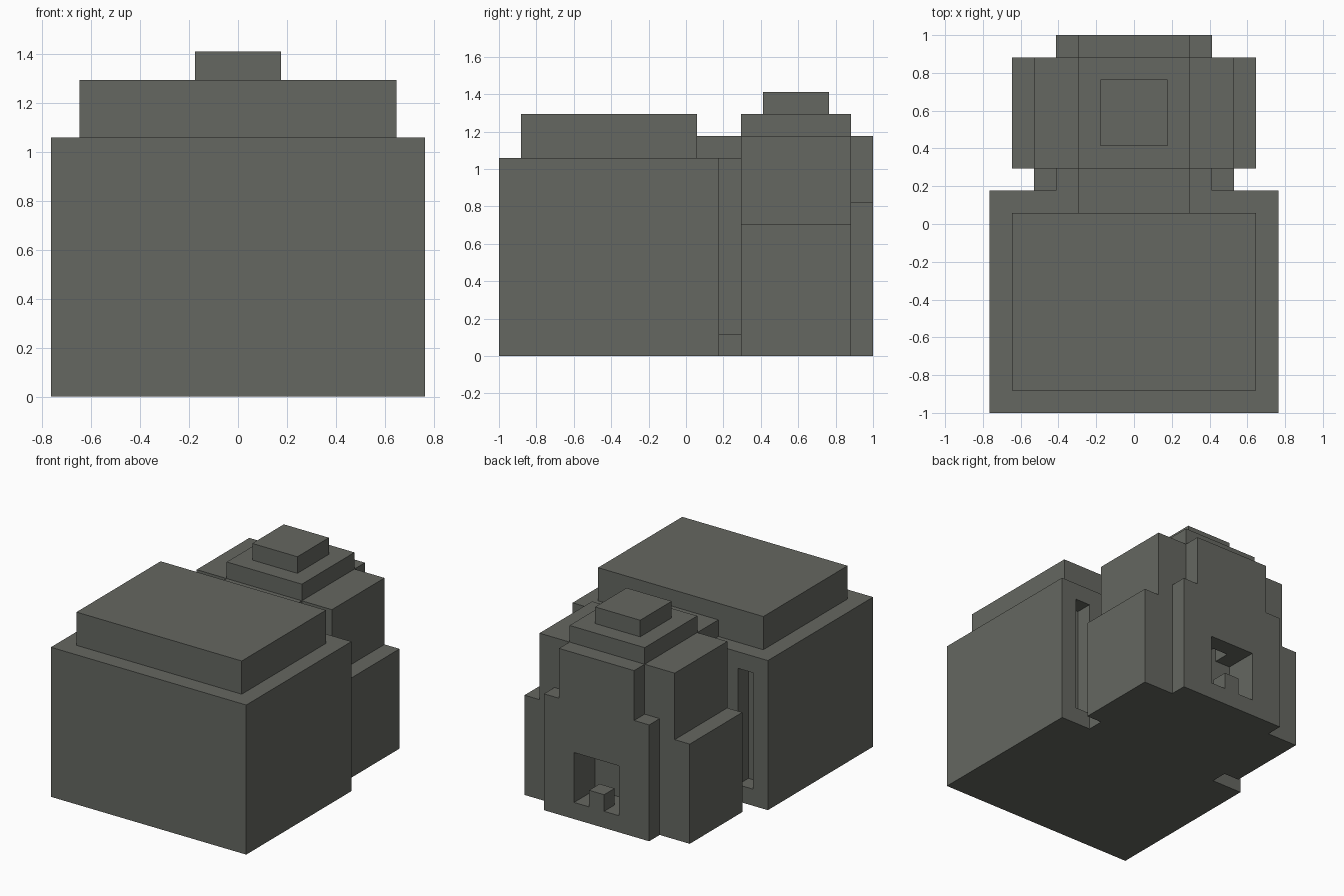
import bpy
import bmesh
from mathutils import Matrix, Vector

if "Cube" in bpy.data.objects:
    bpy.data.objects.remove(bpy.data.objects["Cube"], do_unlink=True)

UNIT = 2 / 17  # one block; the model is 17 blocks deep

stone = bpy.data.materials.new("dark_stone")
stone.use_nodes = True
colour = (0.130, 0.136, 0.119, 1)
stone.diffuse_color = colour
stone.node_tree.nodes["Principled BSDF"].inputs["Base Color"].default_value = colour


def block(name, x, y, z):
    """Box from (low, high) ranges in blocks, y counted from the front face."""
    low = Vector((x[0], y[0] - 8.5, z[0])) * UNIT
    high = Vector((x[1], y[1] - 8.5, z[1])) * UNIT
    mesh = bpy.data.meshes.new(name)
    bm = bmesh.new()
    place = Matrix.Translation((low + high) / 2) @ Matrix.Diagonal((*(high - low), 1))
    bmesh.ops.create_cube(bm, size=1, matrix=place)
    bm.to_mesh(mesh)
    bm.free()
    mesh.materials.append(stone)
    obj = bpy.data.objects.new(name, mesh)
    bpy.context.collection.objects.link(obj)
    return obj


def centred(name, half, y, z):
    return block(name, (-half, half), y, z)


def carve(target, x, y, z):
    """Cut a box-shaped hole and bake the result."""
    cutter = block("cutter", x, y, z)
    cutter.hide_render = True
    cut = target.modifiers.new("carve", "BOOLEAN")
    cut.operation = "DIFFERENCE"
    cut.solver = "EXACT"
    cut.object = cutter
    bpy.context.view_layer.update()
    graph = bpy.context.evaluated_depsgraph_get()
    baked = bpy.data.meshes.new_from_object(target.evaluated_get(graph))
    target.modifiers.clear()
    target.data = baked
    bpy.data.objects.remove(cutter, do_unlink=True)


# Large front body with its raised top and two narrow slots behind
body = centred("main_body", 6.5, (0, 10), (0, 9))
centred("main_top", 5.5, (1, 9), (9, 11))
for side in (-1, 1):
    carve(body, sorted((side * 4.5, side * 5.5)), (9, 10.5), (1, 8))

# Neck joining body and tower
centred("neck_foot", 4.5, (10, 11), (0, 1))
centred("neck_wall", 3.5, (10, 11), (1, 9))
centred("neck_ridge", 2.5, (9, 11), (9, 10))

# Stepped rear tower
tower = centred("tower_base", 5.5, (11, 16), (0, 6))
centred("tower_upper", 4.5, (11, 16), (6, 10))
centred("tower_step", 2.5, (11, 16), (10, 11))
centred("tower_cap", 1.5, (12, 15), (11, 12))

# Back panel
panel = centred("back_panel", 3.5, (16, 17), (0, 7))
centred("back_panel_top", 2.5, (16, 17), (7, 10))

# Rear opening with a small flue above it and a sill block
for part in (tower, panel):
    carve(part, (-1.5, 1.5), (15, 17.5), (1, 4))
carve(tower, (-0.5, 0.5), (15, 16.5), (3.5, 5))
centred("sill_block", 0.5, (16, 17), (1, 2))
